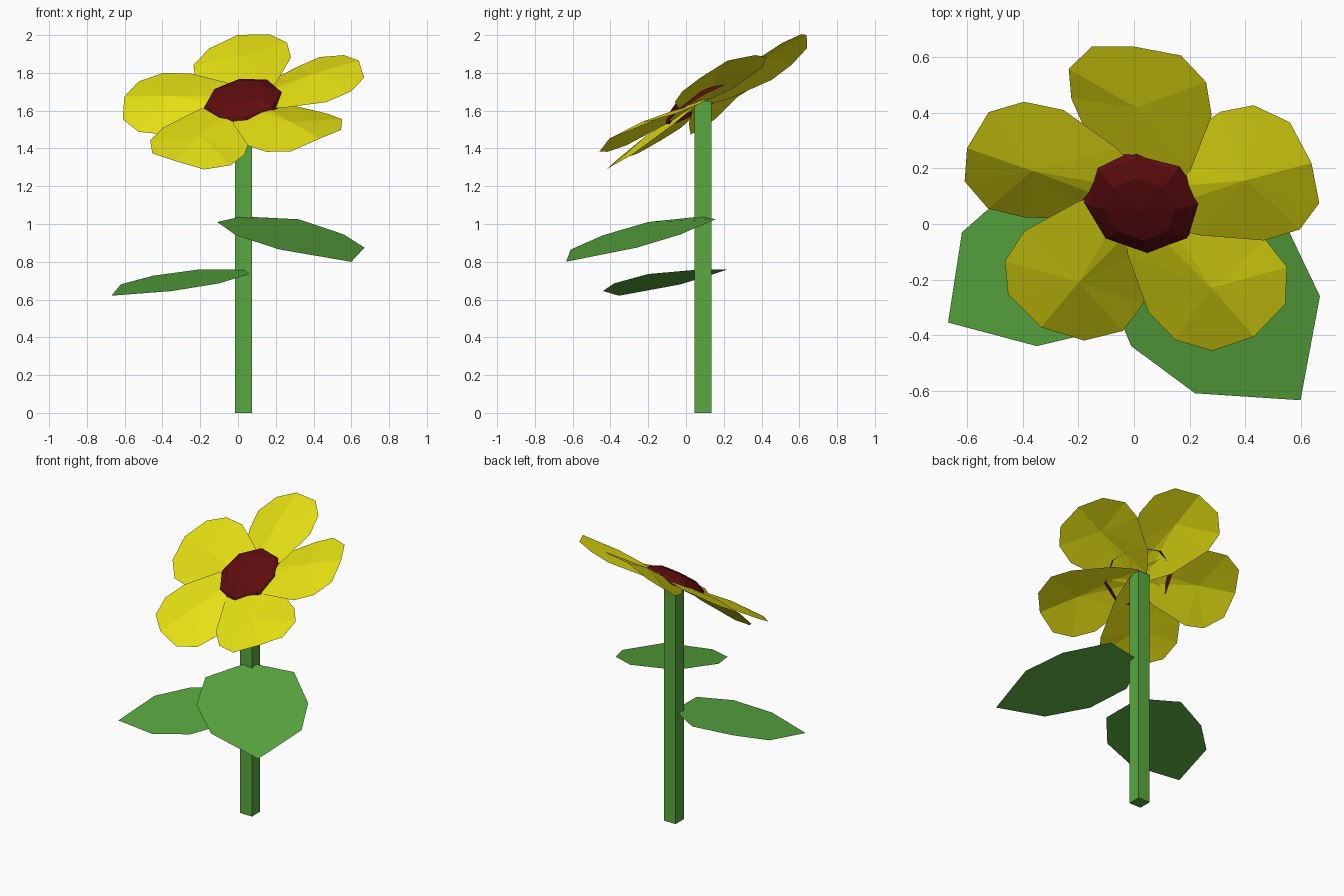
import bpy, bmesh
from math import radians, cos, sin, tau
from mathutils import Matrix, Vector

if "Cube" in bpy.data.objects:
    bpy.data.objects.remove(bpy.data.objects["Cube"], do_unlink=True)


def make_material(name, rgb):
    mat = bpy.data.materials.new(name)
    mat.use_nodes = True
    color = (*rgb, 1)
    mat.diffuse_color = color
    mat.node_tree.nodes["Principled BSDF"].inputs["Base Color"].default_value = color
    return mat


green = make_material("leaf green", (0.10, 0.39, 0.05))
yellow = make_material("petal yellow", (0.79, 0.75, 0.006))
red = make_material("dark red", (0.115, 0.004, 0.005))


def make_object(name, verts, faces, mat, matrix=Matrix()):
    mesh = bpy.data.meshes.new(name)
    mesh.from_pydata(verts, [], faces)
    mesh.materials.append(mat)
    obj = bpy.data.objects.new(name, mesh)
    obj.matrix_world = matrix
    bpy.context.collection.objects.link(obj)
    return obj


# Square stem
bm = bmesh.new()
bmesh.ops.create_cube(bm, size=1)
bmesh.ops.scale(bm, vec=(0.09, 0.09, 1.65), verts=bm.verts)
bmesh.ops.translate(bm, vec=(0.03, 0.09, 0.825), verts=bm.verts)
stem_mesh = bpy.data.meshes.new("stem")
bm.to_mesh(stem_mesh)
bm.free()
stem_mesh.materials.append(green)
bpy.context.collection.objects.link(bpy.data.objects.new("stem", stem_mesh))


# Flat leaves, each an outline laid on a sloping plane
def leaf(name, outline, height, slope_x, slope_y, top):
    verts = [(x, y, min(height + slope_x * x + slope_y * y, top)) for x, y in outline]
    make_object(name, verts, [list(range(len(verts)))], green)


leaf("left_leaf",
     [(0.02, 0.08), (-0.11, -0.2), (-0.01, -0.44), (0.22, -0.61),
      (0.6, -0.635), (0.67, -0.26), (0.56, -0.03), (0.32, 0.157)],
     1.039, -0.156, 0.229, 1.04)
leaf("right_leaf",
     [(0.03, 0.08), (-0.2, 0.22), (-0.45, 0.12), (-0.62, -0.03),
      (-0.67, -0.355), (-0.35, -0.44), (-0.1, -0.38), (0.06, -0.2)],
     0.761, 0.122, 0.166, 0.76)

# Tilted frame of the flower head
normal = Vector((-0.18, -0.6, 1)).normalized()
across = Vector((1, 0, 0.18)).normalized()
along = normal.cross(across)
head = Matrix((across, along, normal)).transposed().to_4x4()
head.translation = (0.03, 0.08, 1.65)

# Five petals: a slightly twisted outline fanned around a raised middle
petal_outline = [
    (0.05, -0.04, 0), (0.19, 0.135, 0), (0.287, 0.36, 0), (0.281, 0.505, 0.008),
    (0.2, 0.618, 0.01), (0.033, 0.66, 0.018), (-0.13, 0.638, -0.02),
    (-0.227, 0.532, -0.04), (-0.232, 0.4, -0.055), (-0.15, 0.14, -0.04),
    (-0.05, -0.02, -0.01)]
count = len(petal_outline)
petal_faces = [(count, i, (i + 1) % count) for i in range(count)]
for k in range(5):
    make_object(f"petal_{k + 1}", petal_outline + [(0.02, 0.41, 0.028)], petal_faces,
                yellow, head @ Matrix.Rotation(radians(72 * k), 4, "Z"))

# Domed eight-sided flower centre, open underneath
sides = 8
profile = [(0.222, -0.012), (0.2, 0.022), (0.13, 0.055)]
verts = [(r * cos(tau * i / sides), r * sin(tau * i / sides), z)
         for r, z in profile for i in range(sides)]
verts.append((0, 0, 0.065))
faces = []
for ring in range(len(profile) - 1):
    for i in range(sides):
        a, b = ring * sides + i, ring * sides + (i + 1) % sides
        faces.append((a, b, b + sides, a + sides))
last = (len(profile) - 1) * sides
faces += [(last + i, last + (i + 1) % sides, len(verts) - 1) for i in range(sides)]
make_object("flower_centre", verts, faces, red, head)
